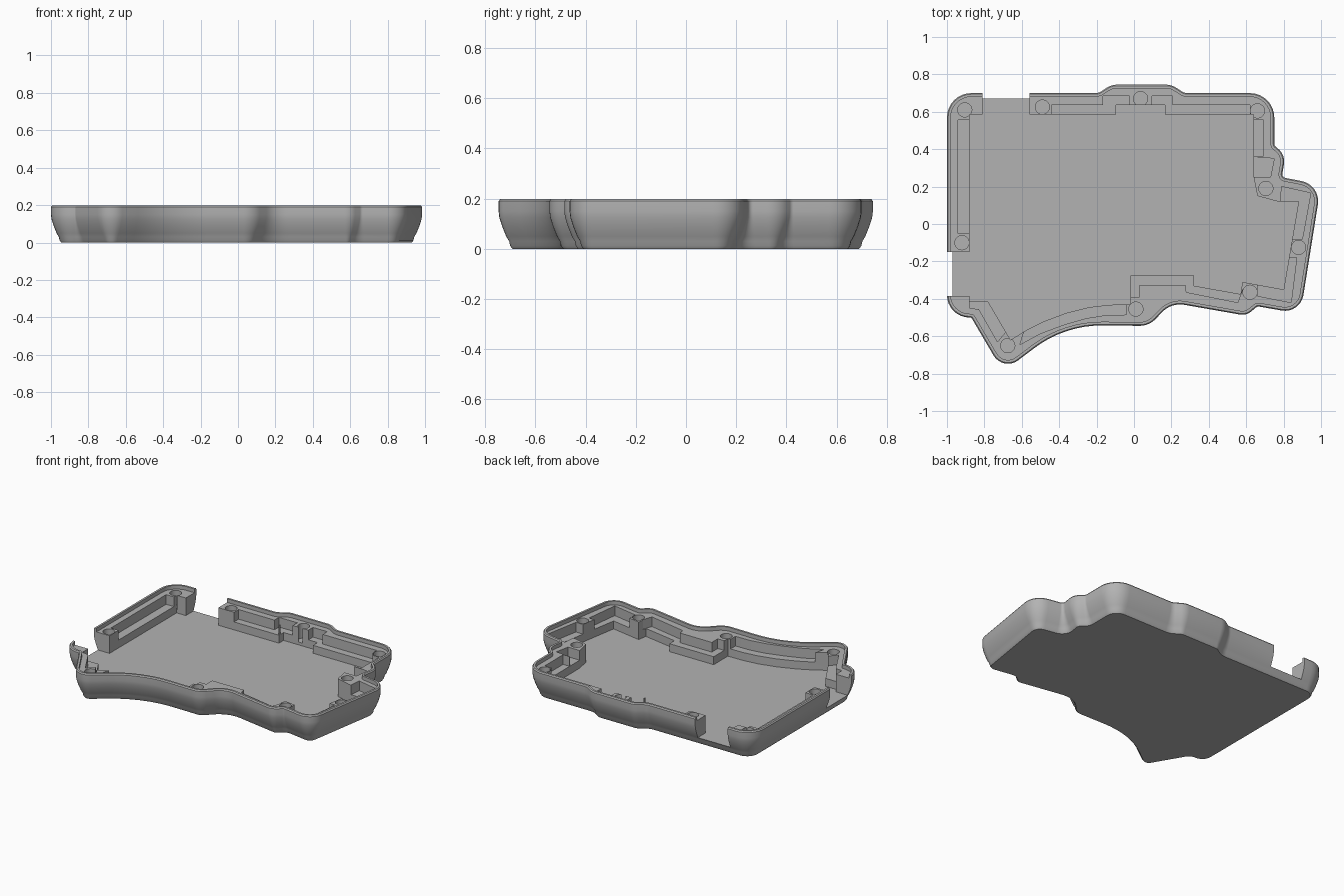
import bpy
import bmesh
import math
from mathutils import Vector

default = bpy.data.objects.get("Cube")
if default:
    bpy.data.objects.remove(default, do_unlink=True)

FLOOR, STEP, LEDGE, TOP = 0.05, 0.105, 0.172, 0.198
ABOVE = 0.3  # cutters reach up to here


def rounded(corners, steps=8):
    """Replace each (x, y, radius) corner with a tangent arc."""
    path = []
    for i, (x, y, r) in enumerate(corners):
        p = Vector((x, y))
        a = (Vector(corners[i - 1][:2]) - p).normalized()
        b = (Vector(corners[(i + 1) % len(corners)][:2]) - p).normalized()
        half = a.angle(b) / 2
        center = p + (a + b).normalized() * r / math.sin(half)
        start = p + a * r / math.tan(half) - center
        sweep = start.angle_signed(p + b * r / math.tan(half) - center)
        for k in range(steps + 1):
            t = -sweep * k / steps
            c, s = math.cos(t), math.sin(t)
            path.append(center + Vector((start.x * c - start.y * s,
                                         start.x * s + start.y * c)))
    return path


def inset(path, d):
    """Move a clockwise closed path inward by d."""
    result = []
    for i, p in enumerate(path):
        e = (p - path[i - 1]).normalized()
        f = (path[(i + 1) % len(path)] - p).normalized()
        n = Vector((e.y, -e.x)) + Vector((f.y, -f.x))
        n.normalize()
        result.append(p + n * d / max(n.dot(Vector((e.y, -e.x))), 0.5))
    return result


def loft(name, layers):
    """Solid through a stack of (path, z) layers with equal point counts."""
    bm = bmesh.new()
    rings = [[bm.verts.new((p[0], p[1], z)) for p in path] for path, z in layers]
    for low, high in zip(rings, rings[1:]):
        for i in range(len(low)):
            bm.faces.new((low[i - 1], low[i], high[i], high[i - 1]))
    bm.faces.new(rings[0])
    bm.faces.new(rings[-1])
    bmesh.ops.recalc_face_normals(bm, faces=bm.faces)
    mesh = bpy.data.meshes.new(name)
    bm.to_mesh(mesh)
    bm.free()
    obj = bpy.data.objects.new(name, mesh)
    bpy.context.collection.objects.link(obj)
    return obj


def box(x1, x2, y1, y2):
    return [(x1, y1), (x1, y2), (x2, y2), (x2, y1)]


def cut(target, path, z):
    """Remove everything above z inside the path."""
    cutter = loft("cutter", [(path, z), (path, ABOVE)])
    cutter.hide_render = True
    mod = target.modifiers.new("cut", 'BOOLEAN')
    mod.operation, mod.solver, mod.object = 'DIFFERENCE', 'EXACT', cutter
    bpy.context.view_layer.objects.active = target
    bpy.ops.object.modifier_apply(modifier=mod.name)
    bpy.data.objects.remove(cutter, do_unlink=True)


# Outer shell: rounded outline lofted through a flared wall profile
outline = rounded([
    (-1, .7, .13), (-.19, .7, .06), (-.12, .745, .1), (.2, .745, .1),
    (.27, .7, .06), (.75, .7, .13), (.75, .42, .02), (.81, .37, .09),
    (.79, .25, .02), (1.0, .21, .11), (.89, -.48, .1), (.66, -.44, .02),
    (.6, -.49, .075), (.2, -.42, .13), (.08, -.545, .12),
    (-.37, -.54, .6), (-.7, -.79, .09), (-.87, -.5, .01), (-1, -.5, .12)])
wall = [(.055, 0), (.046, .012), (.042, .03), (.03, FLOOR), (.014, .09),
        (.003, .125), (0, .15), (0, .19), (.006, TOP)]
case = loft("case_tray", [(inset(outline, d), z) for d, z in wall])

# Recessed ledge that leaves a thin lip around the rim
cut(case, inset(outline, .02), LEDGE)

# Main cavity down to the floor
cavity = [
    (-.88, .585), (-.095, .585), (-.095, .635), (.165, .635), (.165, .585),
    (.64, .585), (.64, .25), (.66, .15), (.77, .12), (.88, .12), (.8, -.35),
    (.58, -.31), (.57, -.375), (.32, -.33), (.32, -.275), (-.02, -.275),
    (-.02, -.43), (-.13, -.432), (-.24, -.445), (-.36, -.475), (-.48, -.52),
    (-.58, -.57), (-.66, -.62), (-.78, -.415), (-.88, -.415)]
cut(case, cavity, FLOOR)

# Half height steps between the screw bosses
steps = [
    box(-.94, -.86, -.05, .555),
    box(-.44, -.1, .55, .635), box(-.165, -.025, .6, .685),
    box(.095, .205, .6, .685), box(.16, .62, .55, .635),
    box(.6, .69, .36, .56),
    [(.62, .36), (.75, .35), (.73, .25), (.62, .25)],
    [(.79, .2), (.945, .165), (.9, -.08), (.84, -.08), (.84, .08), (.78, .1)],
    [(.82, -.18), (.87, -.18), (.84, -.42), (.66, -.385), (.66, -.3), (.78, -.3)],
    [(.555, -.42), (.28, -.365), (.275, -.325), (.03, -.325), (.03, -.39),
     (-.03, -.39), (-.03, -.25), (.34, -.25), (.34, -.31), (.58, -.35)],
    [(-.04, -.485), (-.15, -.487), (-.26, -.505), (-.38, -.54), (-.5, -.585),
     (-.61, -.645), (-.58, -.55), (-.46, -.49), (-.3, -.44), (-.04, -.4)],
    [(-.73, -.63), (-.83, -.455), (-.88, -.45), (-.88, -.4), (-.77, -.4), (-.68, -.57)],
]
for path in steps:
    cut(case, path, STEP)

# Connector openings through the back and left walls
cut(case, box(-.81, -.56, .4, .9), FLOOR)
cut(case, box(-1.2, -.7, -.385, -.15), FLOOR)

# Screw holes in the bosses
for x, y in [(-.905, .61), (-.49, .625), (.035, .67), (.66, .605), (.705, .19),
             (.88, -.125), (.62, -.365), (.01, -.455), (-.675, -.65), (-.92, -.1)]:
    ring = [(x + .038 * math.cos(k * math.tau / 24),
             y + .038 * math.sin(k * math.tau / 24)) for k in range(24)]
    cut(case, ring, .07)

# Single matte grey
grey = bpy.data.materials.new("plain grey")
grey.use_nodes = True
color = (.45, .45, .45, 1)
grey.diffuse_color = color
grey.node_tree.nodes["Principled BSDF"].inputs["Base Color"].default_value = color
case.data.materials.clear()
case.data.materials.append(grey)

# Smooth curved walls, crisp edges
bpy.ops.object.select_all(action='DESELECT')
case.select_set(True)
bpy.context.view_layer.objects.active = case
bpy.ops.object.shade_smooth_by_angle(angle=math.radians(25))
